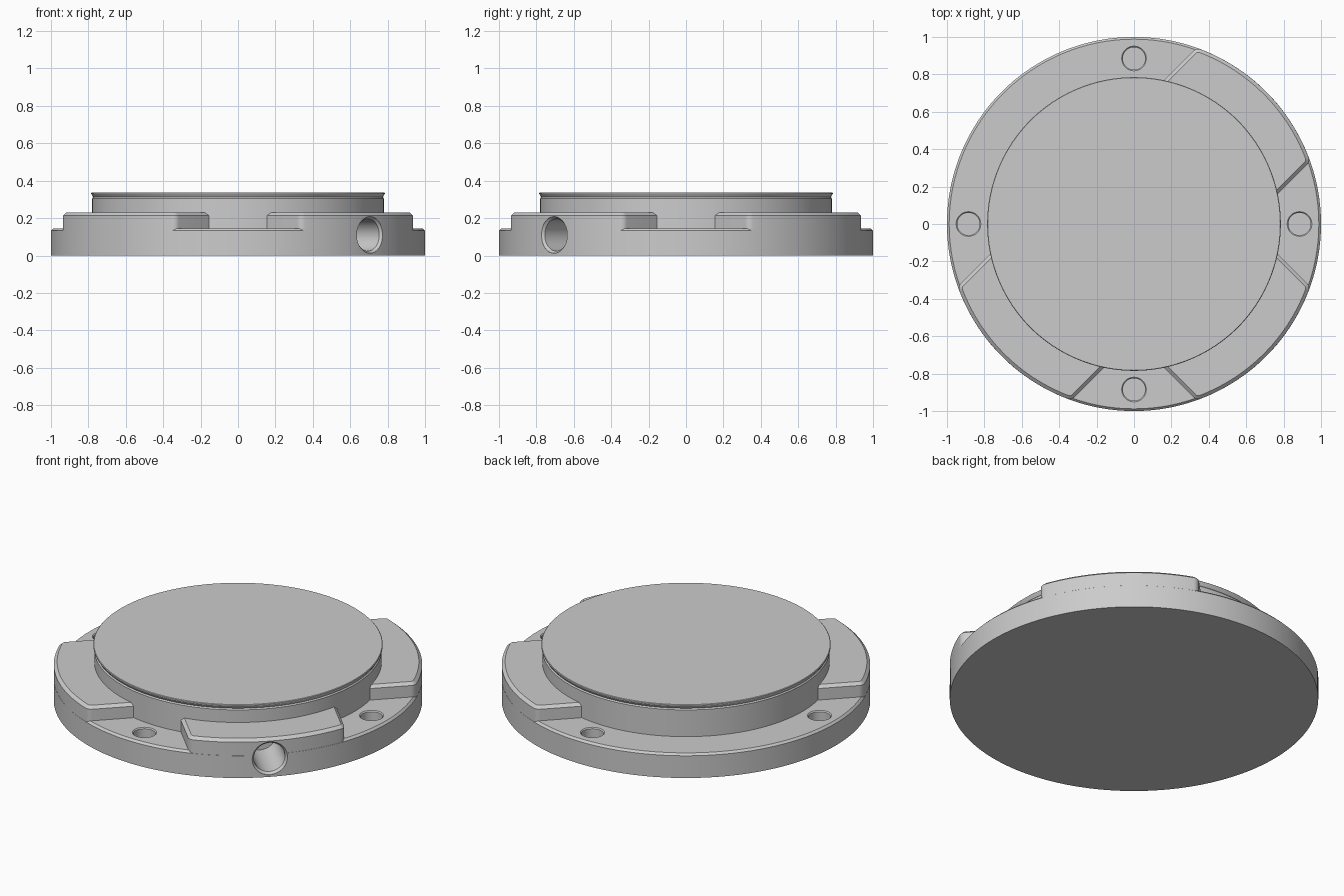
import bpy, bmesh
from math import sin, cos, pi, sqrt, atan2, radians
from mathutils import Matrix, Vector

if "Cube" in bpy.data.objects:
    bpy.data.objects.remove(bpy.data.objects["Cube"])


def finish(bm, name):
    bmesh.ops.recalc_face_normals(bm, faces=bm.faces)
    mesh = bpy.data.meshes.new(name)
    bm.to_mesh(mesh)
    bm.free()
    obj = bpy.data.objects.new(name, mesh)
    bpy.context.collection.objects.link(obj)
    return obj


def loft(name, loops, matrix=Matrix()):
    """Closed solid skinned through equal-length point loops."""
    bm = bmesh.new()
    rings = [[bm.verts.new(matrix @ Vector(p)) for p in loop] for loop in loops]
    n = len(rings[0])
    for a, b in zip(rings, rings[1:]):
        for i in range(n):
            j = (i + 1) % n
            bm.faces.new((a[i], a[j], b[j], b[i]))
    bm.faces.new(rings[0][::-1])
    bm.faces.new(rings[-1])
    return finish(bm, name)


def lathe(name, profile, segments, matrix=Matrix()):
    """Round solid from (radius, height) pairs."""
    return loft(name, [[(r * cos(2 * pi * i / segments), r * sin(2 * pi * i / segments), z)
                        for i in range(segments)] for r, z in profile], matrix)


def pad_outline(inset, z, R=0.9995, w=0.43, f=0.04):
    """Strip end lying along +x: straight sides, rounded corners, arc rim."""
    cy = w - f
    cx = sqrt((R - f) ** 2 - cy ** 2)
    end = atan2(cy, cx)
    half = []
    for i in range(7):                       # rounded corner
        a = pi / 2 + (end - pi / 2) * i / 6
        half.append((cx + (f - inset) * cos(a), cy + (f - inset) * sin(a), z))
    for i in range(1, 13):                   # rim arc to the middle
        a = end * (1 - i / 12)
        half.append(((R - inset) * cos(a), (R - inset) * sin(a), z))
    half.insert(0, (0.55, w - inset, z))
    return half + [(x, -y, z) for x, y, z in half[-2::-1]]


def combine(target, other, operation):
    mod = target.modifiers.new(operation.title(), 'BOOLEAN')
    mod.operation = operation
    mod.solver = 'EXACT'
    mod.object = other
    bpy.context.view_layer.objects.active = target
    bpy.ops.object.modifier_apply(modifier=mod.name)
    bpy.data.objects.remove(other)


# Flange disc with a chamfered rim
body = lathe("flange_body", [(1, 0), (1, 0.133), (0.988, 0.145)], 180)

# Central hub with a shallow groove below its flared lip
hub = lathe("hub", [(0.78, 0.05), (0.78, 0.305), (0.774, 0.312),
                    (0.785, 0.33), (0.785, 0.335), (0.782, 0.338)], 160)
combine(body, hub, 'UNION')

# Three raised pads on the diagonals; the back left stays low
for angle in (-135, -45, 45):
    pad = loft("pad", [pad_outline(0, 0.03), pad_outline(0, 0.214), pad_outline(0.018, 0.23)],
               Matrix.Rotation(radians(angle), 4, 'Z'))
    combine(body, pad, 'UNION')

# Four bolt holes in the low ledge
for k in range(4):
    spot = Matrix.Translation((0.885 * cos(k * pi / 2), 0.885 * sin(k * pi / 2), 0.145))
    hole = lathe("bolt_hole", [(0.06, -0.1), (0.06, -0.006), (0.07, 0.004), (0.07, 0.03)], 40, spot)
    combine(body, hole, 'DIFFERENCE')

# Radial bore through the front right pad
aim = (Matrix.Rotation(radians(-45), 4, 'Z') @ Matrix.Translation((1, 0, 0.11))
       @ Matrix.Rotation(pi / 2, 4, 'Y'))
bore = lathe("side_bore", [(0.086, -0.3), (0.086, -0.018), (0.098, -0.004), (0.098, 0.1)], 48, aim)
combine(body, bore, 'DIFFERENCE')

# Smooth round walls, crisp edges
bpy.ops.object.select_all(action='DESELECT')
body.select_set(True)
bpy.context.view_layer.objects.active = body
bpy.ops.object.shade_smooth_by_angle(angle=radians(25))
